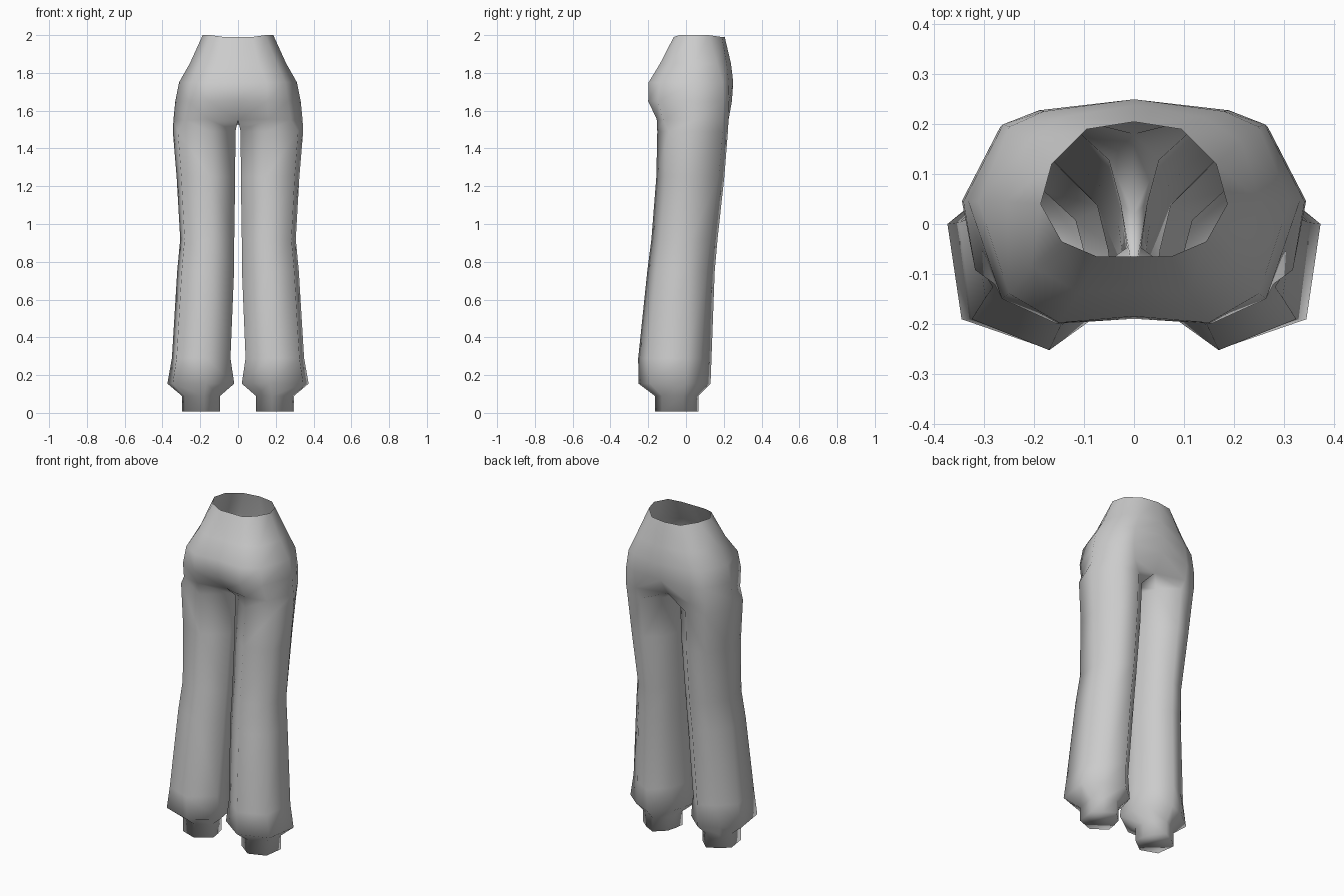
import bpy, bmesh

if "Cube" in bpy.data.objects:
    bpy.data.objects.remove(bpy.data.objects["Cube"])

grey = bpy.data.materials.new("plain_grey")
grey.diffuse_color = (0.6, 0.6, 0.6, 1)
grey.use_nodes = True
grey.node_tree.nodes["Principled BSDF"].inputs["Base Color"].default_value = grey.diffuse_color

# Half hip rings from centre back, round the side, to centre front: (x, y) and one height
hips = [
    (2.00, [(0, .205), (.095, .19), (.165, .12), (.187, .04), (.145, -.035), (.075, -.065), (0, -.065)]),
    (1.85, [(0, .238), (.14, .215), (.215, .165), (.255, .045), (.205, -.085), (.11, -.137), (0, -.132)]),
    (1.75, [(0, .25), (.18, .226), (.25, .195), (.312, .045), (.25, -.14), (.15, -.198), (0, -.185)]),
    (1.65, [(0, .243), (.19, .228), (.262, .20), (.332, .045), (.265, -.15), (.155, -.20), (0, -.19)]),
]

# Crotch ring: same as the hip ring plus one point between the legs
crotch = [(0, .18, 1.55), (.18, .225, 1.55), (.268, .195, 1.55), (.342, .045, 1.55),
          (.28, -.12, 1.55), (.16, -.155, 1.555), (0, -.11, 1.55), (0, .02, 1.53)]

# Boxes down the leg: z, x0, x1, y0, y1, and how far back the outer corner sits
leg = [
    (1.49, .014, .345, -.152, .222, .53),
    (1.25, .015, .325, -.157, .203, .55),
    (.92, .02, .306, -.183, .167, .60),
    (.75, .021, .322, -.205, .152, .62),
    (.29, .04, .35, -.253, .135, .66),
    (.155, .02, .374, -.252, .13, .66),
    (.09, .095, .297, -.165, .065, .66),
    (.007, .095, .297, -.165, .065, .66),
]


def section(outer):
    """Leg cross-section within a unit box, in the order of the crotch ring."""
    return [(.11, .75), (.42, 1), (.74, 1.22 - .55 * outer), (1, outer),
            (.92, .16), (.42, 0), (0, .28), (.04, .52)]


bm = bmesh.new()


def ring(points):
    return [bm.verts.new(p) for p in points]


def bridge(a, b, closed):
    n = len(a)
    for i in range(n if closed else n - 1):
        j = (i + 1) % n
        bm.faces.new((a[i], a[j], b[j], b[i]))


# Hips, open at the waist
rows = [ring([(x, y, z) for x, y in pts]) for z, pts in hips]
for v in rows[0][:2] + rows[0][5:]:
    v.co.z -= .01  # the waist dips at the front and back
for a, b in zip(rows, rows[1:]):
    bridge(a, b, False)
upper = ring(crotch)
bridge(rows[-1], upper[:7], False)

# Leg, flared hem and cuff
for z, x0, x1, y0, y1, outer in leg:
    lower = ring([(x0 + u * (x1 - x0), y0 + v * (y1 - y0), z) for u, v in section(outer)])
    bridge(upper, lower, True)
    upper = lower
bm.faces.new(upper)

bmesh.ops.recalc_face_normals(bm, faces=bm.faces)
# Outward direction is set by the outermost side face
side = max(bm.faces, key=lambda f: f.calc_center_median().x)
if side.normal.x < 0:
    bmesh.ops.reverse_faces(bm, faces=bm.faces)
for f in bm.faces:
    f.smooth = True

mesh = bpy.data.meshes.new("trousers")
bm.to_mesh(mesh)
bm.free()
mesh.materials.append(grey)
trousers = bpy.data.objects.new("trousers", mesh)
bpy.context.collection.objects.link(trousers)

# Second leg and hip half
mirror = trousers.modifiers.new("mirror", 'MIRROR')
mirror.use_clip = True
mirror.merge_threshold = 0.001
